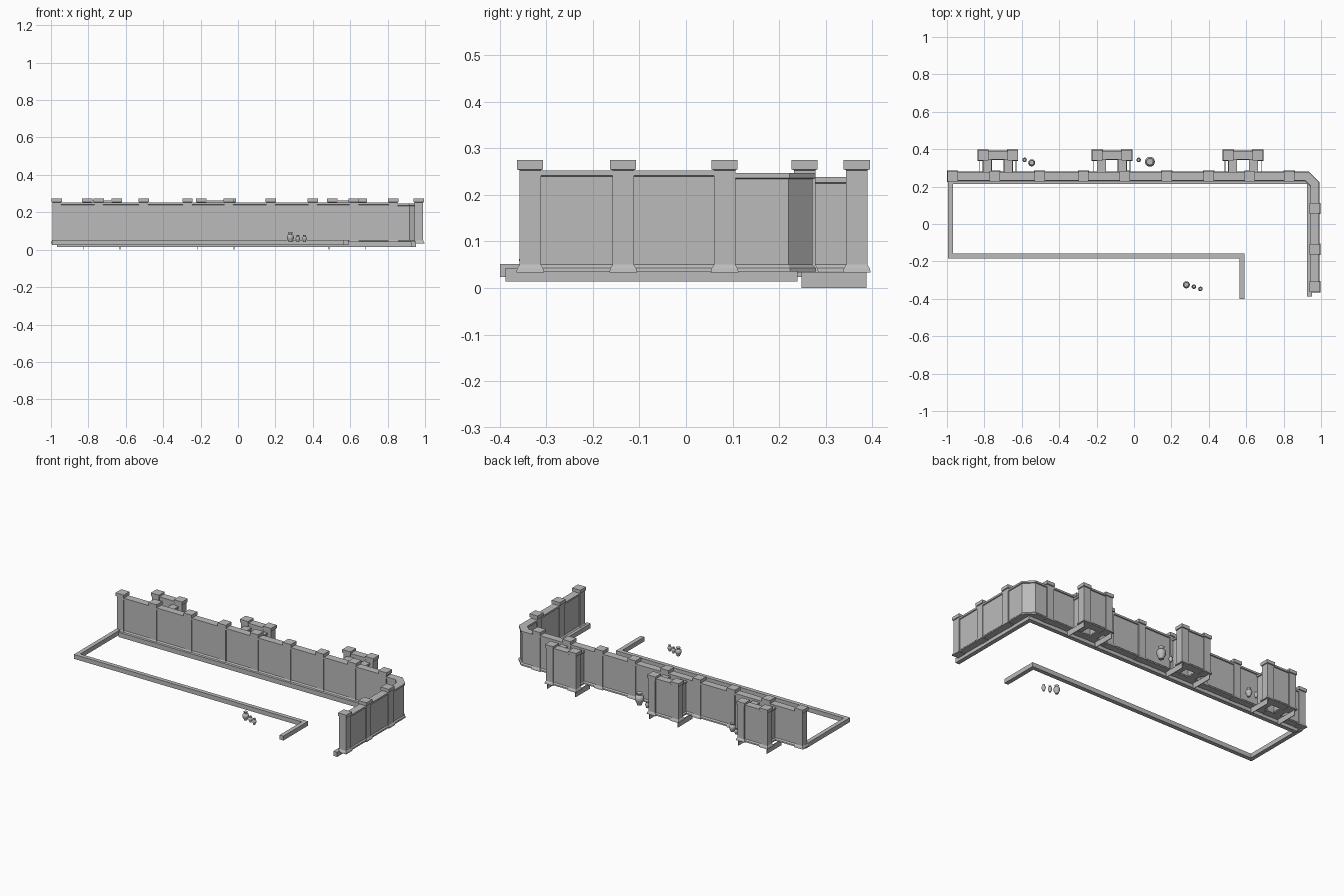
import bpy, bmesh, math
from mathutils import Vector

cube = bpy.data.objects.get("Cube")
if cube:
    bpy.data.objects.remove(cube, do_unlink=True)

stone = bpy.data.materials.new("grey stone")
stone.use_nodes = True
GREY = (0.5, 0.5, 0.5, 1)
stone.diffuse_color = GREY
stone.node_tree.nodes["Principled BSDF"].inputs["Base Color"].default_value = GREY


def finish(name, bm):
    bmesh.ops.recalc_face_normals(bm, faces=bm.faces)
    mesh = bpy.data.meshes.new(name)
    bm.to_mesh(mesh)
    bm.free()
    mesh.materials.append(stone)
    obj = bpy.data.objects.new(name, mesh)
    bpy.context.collection.objects.link(obj)
    return obj


def loft(bm, rings):
    """Join rings of points into a closed solid."""
    loops = [[bm.verts.new(p) for p in ring] for ring in rings]
    count = len(loops[0])
    for a, b in zip(loops, loops[1:]):
        for i in range(count):
            j = (i + 1) % count
            bm.faces.new((a[i], a[j], b[j], b[i]))
    bm.faces.new(loops[0][::-1])
    bm.faces.new(loops[-1])


def sweep(name, path, half):
    """Sweep a symmetric profile of (half width, z) along a mitred plan path."""
    profile = half + [(-w, z) for w, z in reversed(half)]
    pts = [Vector(p) for p in path]
    rings = []
    for i, p in enumerate(pts):
        d0 = (p - pts[i - 1]).normalized() if i else None
        d1 = (pts[i + 1] - p).normalized() if i + 1 < len(pts) else None
        d0, d1 = d0 or d1, d1 or d0
        n0, n1 = Vector((-d0.y, d0.x)), Vector((-d1.y, d1.x))
        side = (n0 + n1) / (1 + n0.dot(n1))
        rings.append([(p.x + side.x * w, p.y + side.y * w, z) for w, z in profile])
    bm = bmesh.new()
    loft(bm, rings)
    return finish(name, bm)


def wall_profile(top):
    return [(0.025, 0.035), (0.024, 0.043), (0.017, 0.05), (0.017, top - 0.013),
            (0.023, top - 0.011), (0.023, top)]


def curb_profile(low, high):
    return [(0.013, low), (0.013, high)]


def pillar(name, x, y):
    """Square pillar with flared foot and overhanging cap."""
    bm = bmesh.new()
    steps = [(0.03, 0.033), (0.028, 0.042), (0.023, 0.05), (0.023, 0.253),
             (0.028, 0.255), (0.028, 0.275)]
    loft(bm, [[(x + sx * h, y + sy * h, z)
               for sx, sy in ((-1, -1), (1, -1), (1, 1), (-1, 1))] for h, z in steps])
    return finish(name, bm)


def vase(name, x, y, radius, height, sides=14):
    """Turned vase with foot, belly, neck and rim."""
    outline = [(0.5, 0), (0.55, 0.08), (0.95, 0.4), (1, 0.55), (0.85, 0.72),
               (0.5, 0.82), (0.5, 0.9), (0.68, 1)]
    bm = bmesh.new()
    loft(bm, [[(x + r * radius * math.cos(a), y + r * radius * math.sin(a), 0.04 + t * height)
               for a in (math.tau * i / sides for i in range(sides))] for r, t in outline])
    obj = finish(name, bm)
    bpy.ops.object.select_all(action='DESELECT')
    obj.select_set(True)
    bpy.context.view_layer.objects.active = obj
    bpy.ops.object.shade_smooth_by_angle(angle=math.radians(40))


BACK, SIDE = 0.255, 0.967

# Perimeter walls, with a lower stretch round the chamfered corner
sweep("back_wall", [(-0.97, BACK), (0.83, BACK)], wall_profile(0.253))
sweep("corner_wall", [(0.83, BACK), (0.925, BACK), (SIDE, 0.213), (SIDE, 0.083)],
      wall_profile(0.247))
sweep("side_wall", [(SIDE, 0.083), (SIDE, -0.335)], wall_profile(0.253))

# Pillars
for i, x in enumerate((-0.97, -0.745, -0.505, -0.27, -0.05, 0.175, 0.4, 0.62, 0.83)):
    pillar(f"back_pillar_{i + 1}", x, BACK)
for i, y in enumerate((0.083, -0.135, -0.335)):
    pillar(f"side_pillar_{i + 1}", SIDE, y)

# Hollow bays behind the back wall
for i, x in enumerate((-0.728, -0.118, 0.583)):
    bay = f"bay_{i + 1}"
    sweep(bay + "_panel", [(x - 0.079, 0.367), (x + 0.079, 0.367)], wall_profile(0.263))
    for side, label in ((-1, "right"), (1, "left")):
        pillar(f"{bay}_{label}_pillar", x + side * 0.079, 0.367)
        leg = x + side * 0.056
        sweep(f"{bay}_{label}_return", [(leg, BACK), (leg, 0.36)], wall_profile(0.238))
        rail = x + side * 0.097
        sweep(f"{bay}_{label}_footing", [(rail, 0.248), (rail, 0.388)],
              [(0.002, 0), (0.002, 0.034)])

# Curbs
sweep("inner_curb", [(-0.968, 0.227), (0.938, 0.227), (0.938, -0.388)],
      curb_profile(0.014, 0.043))
sweep("front_curb", [(-0.982, 0.25), (-0.982, -0.172), (0.578, -0.172), (0.578, -0.4)],
      curb_profile(0.024, 0.051))

# Vases
for i, (x, y, r, h) in enumerate((
        (-0.585, 0.343, 0.012, 0.038), (-0.547, 0.327, 0.019, 0.053),
        (0.025, 0.343, 0.012, 0.038), (0.085, 0.333, 0.027, 0.075),
        (0.28, -0.325, 0.019, 0.051), (0.32, -0.335, 0.012, 0.038),
        (0.355, -0.347, 0.012, 0.038))):
    vase(f"vase_{i + 1}", x, y, r, h)
